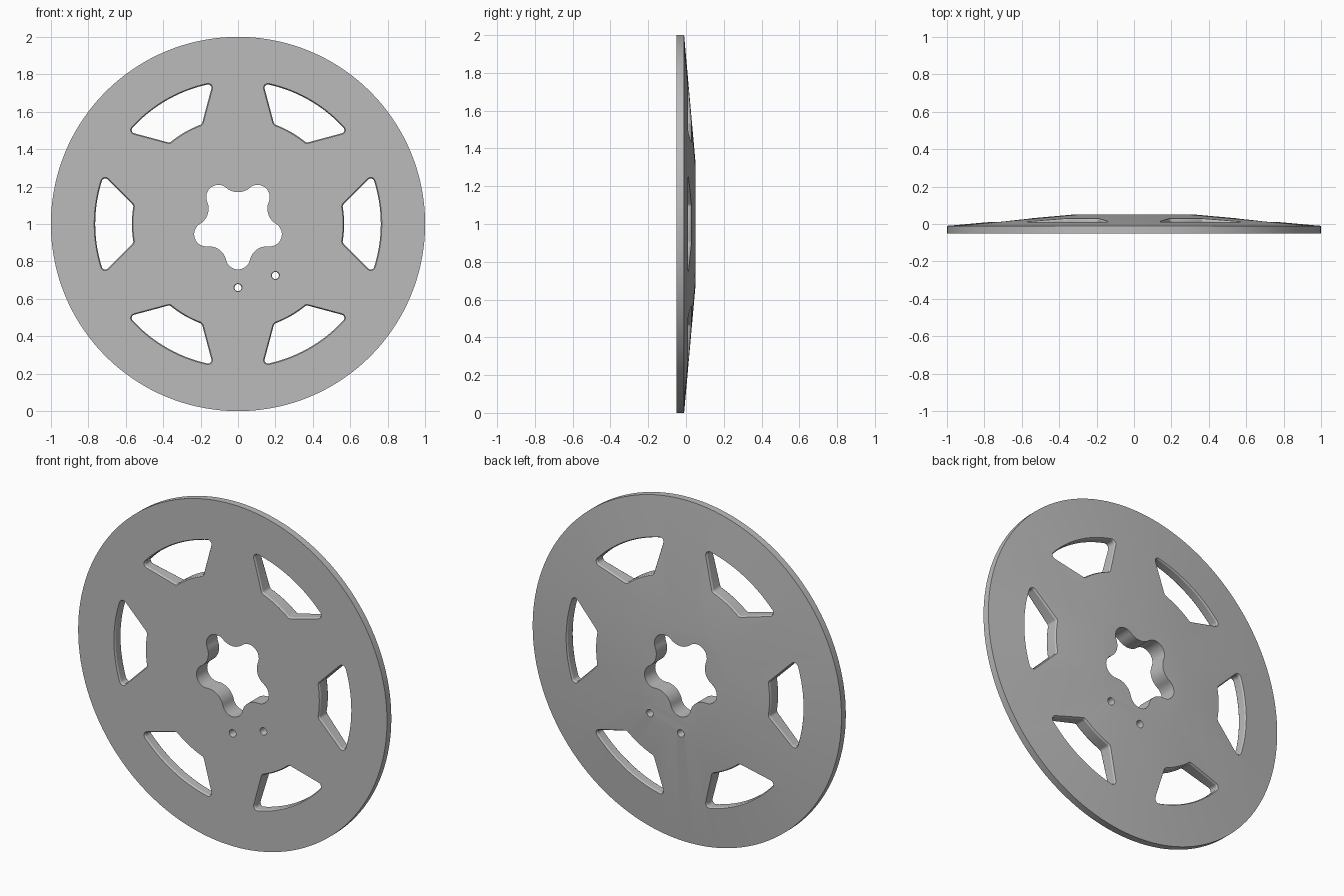
import bpy, bmesh
from math import sin, cos, pi, radians, atan2, sqrt, hypot

if "Cube" in bpy.data.objects:
    bpy.data.objects.remove(bpy.data.objects["Cube"])

FRONT, BACK, RIM, HUB_R = -0.05, 0.05, -0.01, 0.33


def back_y(r):
    """Height of the conical back surface at radius r."""
    t = min(max((r - HUB_R) / (1 - HUB_R), 0), 1)
    return BACK + (RIM - BACK) * t


def new_object(name, bm):
    bmesh.ops.recalc_face_normals(bm, faces=bm.faces)
    mesh = bpy.data.meshes.new(name)
    bm.to_mesh(mesh)
    bm.free()
    obj = bpy.data.objects.new(name, mesh)
    bpy.context.collection.objects.link(obj)
    return obj


def stack_loops(bm, loops):
    """Skin a stack of matching closed loops and cap both ends."""
    rings = [[bm.verts.new(p) for p in loop] for loop in loops]
    n = len(rings[0])
    for a, b in zip(rings, rings[1:]):
        for i in range(n):
            j = (i + 1) % n
            bm.faces.new((a[i], a[j], b[j], b[i]))
    bm.faces.new(rings[0])
    bm.faces.new(rings[-1])


def arc(cx, cz, r, a0, a1, n):
    steps = [a0 + (a1 - a0) * i / n for i in range(n + 1)]
    return [(cx + r * cos(a), cz + r * sin(a), a) for a in steps]


def hole(bm, outline, turn, radius, bevel):
    """Cutter from points with normal angles, grown by radius, bevelled both sides."""
    def ring(grow, height):
        pts = []
        for x, z, a in outline:
            x, z = x + grow * cos(a), z + grow * sin(a)
            u = x * cos(turn) - z * sin(turn)
            v = x * sin(turn) + z * cos(turn)
            pts.append((u, height(hypot(u, v)), 1 + v))
        return pts
    wide = radius + 2 * bevel
    over = max(bevel, 0.02)
    stack_loops(bm, [
        ring(wide, lambda r: FRONT - over),
        ring(radius, lambda r: FRONT + bevel),
        ring(radius, lambda r: back_y(r) - bevel),
        ring(wide, lambda r: back_y(r) + over),
        ring(wide, lambda r: 0.2)])


# Disc: flat front, thin rim, conical back
bm = bmesh.new()
SEG = 144
circle = [(cos(2 * pi * i / SEG), sin(2 * pi * i / SEG)) for i in range(SEG)]
profile = [(1, FRONT), (1, RIM), (HUB_R, BACK)]
stack_loops(bm, [[(r * c, y, 1 + r * s) for c, s in circle] for r, y in profile])
disc = new_object("wheel_disc", bm)

bm = bmesh.new()

# Six windows: inner and outer arcs joined by 45 degree sides, corners rounded
offset, r_in, r_out = 0.4845, 0.585, 0.745


def corner_angle(r):
    z = (-2 * offset + sqrt(8 * r * r - 4 * offset ** 2)) / 4
    return atan2(z, z + offset)


ao, ai = corner_angle(r_out), corner_angle(r_in)
side = radians(135)


def fillet(r, a, n0, n1):
    return arc(r * cos(a), r * sin(a), 0, n0, n1, 6)


window = arc(0, 0, r_out, -ao, ao, 20)
window += fillet(r_out, ao, ao, side)[1:]
window += fillet(r_in, ai, side, pi + ai)
window += [(x, z, a + pi) for x, z, a in arc(0, 0, r_in, ai, -ai, 8)][1:]
window += fillet(r_in, -ai, pi - ai, 2 * pi - side)[1:]
window += fillet(r_out, -ao, 2 * pi - side, 2 * pi - ao)[:-1]
for k in range(6):
    hole(bm, window, k * pi / 3, 0.018, 0.009 * 1.0)

# Five-lobed centre hole: lobe arcs tangent to bumps between them
lobe_c, lobe_r, valley = 0.178, 0.065, 0.17
half = pi / 5
bump_r = ((valley ** 2 + lobe_c ** 2 - 2 * valley * lobe_c * cos(half) - lobe_r ** 2)
          / (2 * (lobe_r - valley + lobe_c * cos(half))))
bump_c = valley + bump_r
bx, bz = bump_c * cos(half), bump_c * sin(half)
phi = atan2(bz, bx - lobe_c)
star = []
for k in range(5):
    t = -pi / 2 + k * 2 * half
    star += arc(lobe_c * cos(t), lobe_c * sin(t), lobe_r, t - phi, t + phi, 16)
    # The bump runs back from one tangent point to the next
    m = t + half
    spread = pi + half - phi
    swing = abs((spread + pi / 2) % pi - pi / 2)
    gap = pi - abs(phi - half)
    swing = min(swing, gap)
    star += arc(bump_c * cos(m), bump_c * sin(m), bump_r,
                m + pi - swing, m + pi + swing, 12)[::-1][1:-1]
hole(bm, star, 0, 0, 0)

# Two small countersunk pin holes
for angle in (-90, -54):
    t = radians(angle)
    dot = arc(0.34 * cos(t), 0.34 * sin(t), 0, 0, 2 * pi, 24)[:-1]
    hole(bm, dot, 0, 0.019, 0.006)

cutter = new_object("hole_cutter", bm)
cutter.hide_render = True

# Cut all holes
mod = disc.modifiers.new("holes", "BOOLEAN")
mod.operation, mod.solver, mod.object = "DIFFERENCE", "EXACT", cutter
bpy.context.view_layer.objects.active = disc
disc.select_set(True)
bpy.ops.object.modifier_apply(modifier=mod.name)
bpy.data.objects.remove(cutter)

# Plain grey finish
grey = bpy.data.materials.new("plain grey")
grey.use_nodes = True
colour = (0.5, 0.5, 0.5, 1)
grey.diffuse_color = colour
grey.node_tree.nodes["Principled BSDF"].inputs["Base Color"].default_value = colour
disc.data.materials.clear()
disc.data.materials.append(grey)
bpy.ops.object.shade_smooth_by_angle(angle=radians(30))
